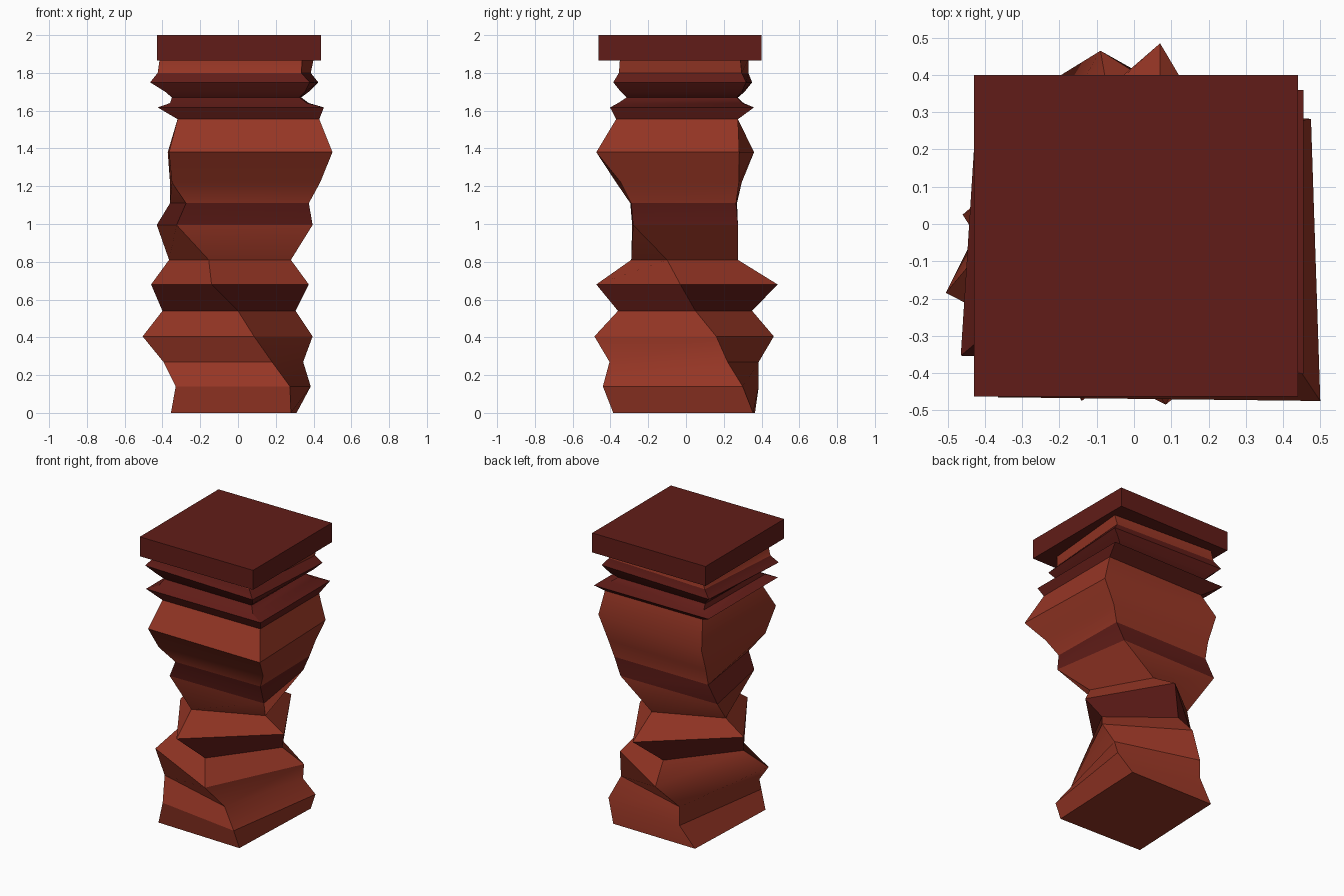
import bpy, bmesh, math


def material(name, rgb):
    m = bpy.data.materials.new(name)
    m.diffuse_color = (*rgb, 1)
    return m


light = material("light_clay", (0.30, 0.036, 0.018))
dark = material("dark_clay", (0.12, 0.012, 0.009))

# twisting lower shaft: height, then the four corners going round
twist = [
    (0.00, .28, -.385, .31, .355, -.325, .365, -.355, -.365),
    (0.14, .275, -.44, .385, .30, -.22, .385, -.33, -.355),
    (0.27, .18, -.405, .345, .22, -.22, .385, -.395, -.24),
    (0.405, .085, -.485, .395, .16, -.09, .465, -.505, -.185),
    (0.54, 0, -.36, .305, .05, -.07, .35, -.40, -.06),
    (0.68, -.14, -.475, .375, -.03, .07, .485, -.46, .025),
    (0.81, -.155, -.29, .28, -.10, .07, .275, -.365, .085),
    (0.995, -.325, -.285, .395, -.28, .31, .275, -.43, .27),
    (1.11, -.275, -.295, .375, -.29, .365, .265, -.36, .27),
    (1.22, -.35, -.37, .435, -.345, .40, .28, -.36, .295),
    (1.38, -.365, -.465, .50, -.475, .475, .282, -.372, .36),
]

# ridged neck: height, x range, y range, slight turn
neck = [
    (1.555, -.32, .43, -.37, .275, 0),
    (1.617, -.425, .455, -.402, .36, 0),
    (1.64, -.36, .375, -.36, .305, 0.01),
    (1.67, -.35, .335, -.315, .275, 0.01),
    (1.70, -.385, .375, -.345, .31, 0.02),
    (1.75, -.465, .425, -.385, .35, 0.045),
    (1.80, -.425, .385, -.355, .33, 0.05),
    (1.87, -.415, .40, -.35, .33, 0.06),
]

rings = [[(r[i], r[i + 1], r[0]) for i in (1, 3, 5, 7)] for r in twist]
for z, x0, x1, y0, y1, s in neck:
    rings.append([(x0, y0 + s * .7, z), (x1 - s, y0, z),
                  (x1, y1 - s * .7, z), (x0 + s, y1, z)])

# carved post lofted through all rings, with darker bands
bm = bmesh.new()
loops = [[bm.verts.new(p) for p in ring] for ring in rings]
dark_bands = {4, 7, 11, 12, 13, 14, 15, 16}
for k in range(len(loops) - 1):
    a, b = loops[k], loops[k + 1]
    for i in range(4):
        j = (i + 1) % 4
        f = bm.faces.new((a[i], a[j], b[j], b[i]))
        f.material_index = 1 if k in dark_bands else 0
bm.faces.new(loops[0][::-1])
bm.faces.new(loops[-1])
me = bpy.data.meshes.new("carved_post")
bm.to_mesh(me)
bm.free()
me.materials.append(light)
me.materials.append(dark)
post = bpy.data.objects.new("carved_post", me)
bpy.context.collection.objects.link(post)
bpy.context.view_layer.objects.active = post
post.select_set(True)
bpy.ops.object.shade_smooth_by_angle(angle=math.radians(30))

# square cap slab
bpy.ops.mesh.primitive_cube_add(size=1, location=(0.005, -0.0315, 1.9325))
cap = bpy.context.object
cap.name = "cap_slab"
cap.scale = (0.87, 0.863, 0.135)
cap.data.materials.append(dark)
